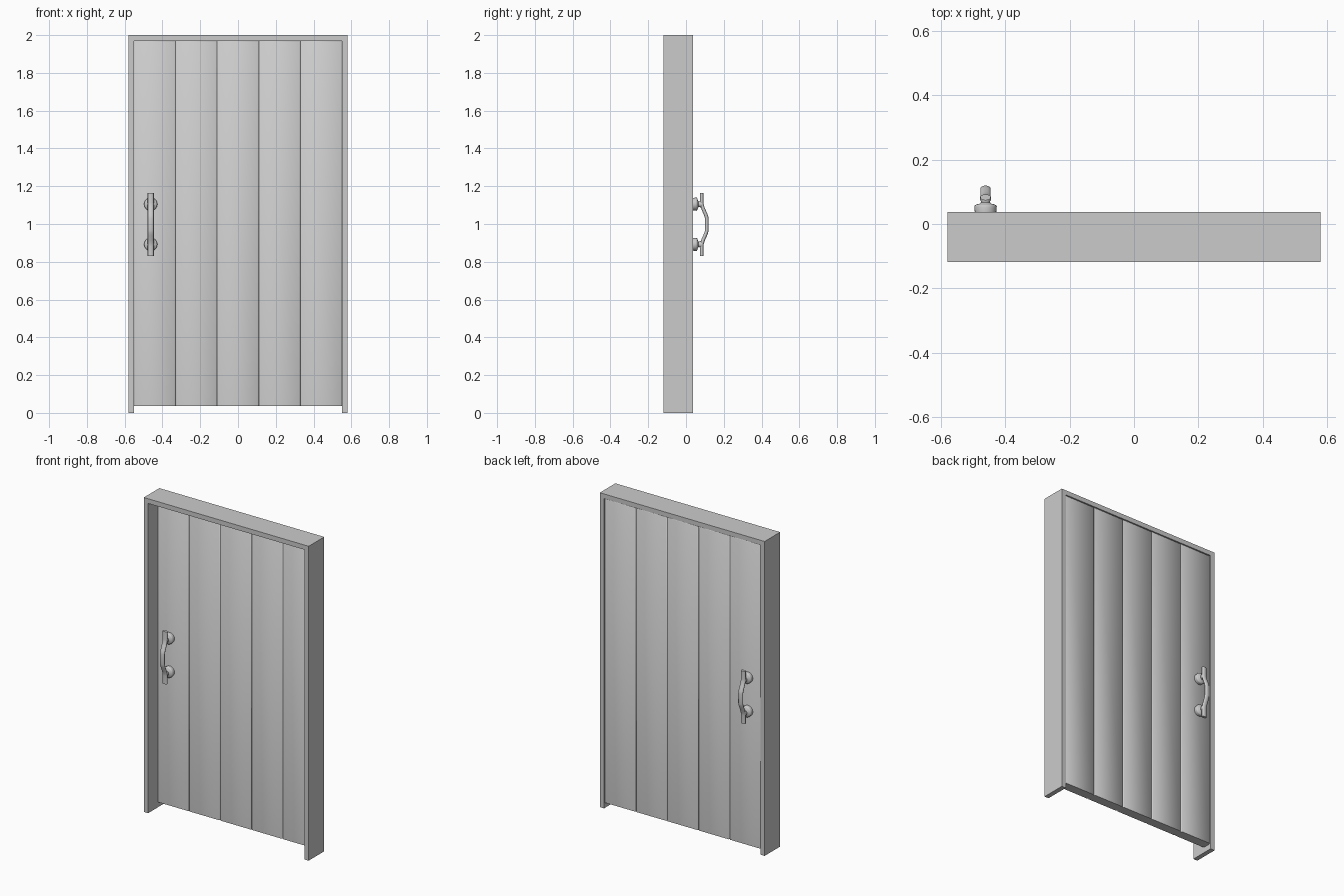
import bpy, bmesh
from math import cos, sin, pi, radians
from mathutils import Vector

if "Cube" in bpy.data.objects:
    bpy.data.objects.remove(bpy.data.objects["Cube"])

MID_Y = 0.005            # centre plane of the door leaf
HANDLE_X = -0.462


def finish(bm, name, angle=None):
    bmesh.ops.recalc_face_normals(bm, faces=bm.faces)
    me = bpy.data.meshes.new(name)
    bm.to_mesh(me)
    bm.free()
    ob = bpy.data.objects.new(name, me)
    bpy.context.collection.objects.link(ob)
    if angle is not None:
        bpy.ops.object.select_all(action='DESELECT')
        ob.select_set(True)
        bpy.context.view_layer.objects.active = ob
        bpy.ops.object.shade_smooth_by_angle(angle=radians(angle))
    return ob


def loft(bm, rings):
    """Skin a list of point rings and cap both ends."""
    loops = [[bm.verts.new(p) for p in r] for r in rings]
    n = len(loops[0])
    for a, b in zip(loops, loops[1:]):
        for i in range(n):
            j = (i + 1) % n
            bm.faces.new((a[i], a[j], b[j], b[i]))
    bm.faces.new(loops[0])
    bm.faces.new(loops[-1])


# door frame: U-shaped profile extruded in depth
bm = bmesh.new()
outline = [(-.58, 0), (-.58, 2), (.58, 2), (.58, 0),
           (.55, 0), (.55, 1.97), (-.55, 1.97), (-.55, 0)]
front = [bm.verts.new((x, -0.118, z)) for x, z in outline]
back = [bm.verts.new((x, 0.038, z)) for x, z in outline]
for i in range(8):
    j = (i + 1) % 8
    bm.faces.new((front[i], front[j], back[j], back[i]))
for v in (front, back):
    for q in ((0, 1, 6, 7), (1, 2, 5, 6), (2, 3, 4, 5)):
        bm.faces.new([v[k] for k in q])
bmesh.ops.dissolve_limit(bm, angle_limit=0.01, verts=bm.verts, edges=bm.edges)
finish(bm, "door_frame")

# door leaf: five planks, chamfered along the sides and top
for k in range(5):
    bm = bmesh.new()
    bmesh.ops.create_cube(bm, size=1)
    for v in bm.verts:
        v.co = Vector(((k - 2) * 0.22 + v.co.x * 0.22,
                       MID_Y + v.co.y * 0.06, 1.003 + v.co.z * 1.934))
    edges = []
    for e in bm.edges:
        a, b = (v.co for v in e.verts)
        along_y = abs(a.y - b.y) > 0.01
        bottom = max(a.z, b.z) < 1
        if not along_y and not bottom:
            edges.append(e)
    bmesh.ops.bevel(bm, geom=edges, offset=0.006, segments=1,
                    affect='EDGES', profile=0.5)
    finish(bm, f"plank_{k + 1}", 60)

# pull handles, one on each side of the door
ROSETTE = [(.033, .034), (.035, .054), (.034, .057), (.028, .061), (.019, .063),
           (.014, .067), (.014, .070), (.017, .075), (.017, .085)]   # radius, y
GRIP = [(.083, .167), (.083, .115), (.085, .10), (.092, .08), (.103, .055),
        (.108, .042), (.110, .032)]                                  # y, z offset
GRIP += [(y, -z) for y, z in GRIP[::-1]]

for side, label in ((1, "back"), (-1, "front")):
    def place(x, y, z):
        return (HANDLE_X + x, MID_Y + side * (y - MID_Y), z)

    # curved grip
    bm = bmesh.new()
    rings = []
    for i, (y, z) in enumerate(GRIP):
        p, q = GRIP[max(i - 1, 0)], GRIP[min(i + 1, len(GRIP) - 1)]
        t = Vector((q[0] - p[0], q[1] - p[1])).normalized()
        ring = []
        for s in range(16):
            a = 2 * pi * s / 16
            d = 0.0095 * sin(a)
            ring.append(place(0.016 * cos(a), y - t.y * d, 0.998 + z + t.x * d))
        rings.append(ring)
    loft(bm, rings)
    finish(bm, f"{label}_handle_grip", 40)

    # round mounts with necks
    for z0, pos in ((1.105, "upper"), (0.892, "lower")):
        bm = bmesh.new()
        loft(bm, [[place(r * cos(2 * pi * s / 24), y, z0 + r * sin(2 * pi * s / 24))
                   for s in range(24)] for r, y in ROSETTE])
        finish(bm, f"{label}_{pos}_handle_mount", 40)
